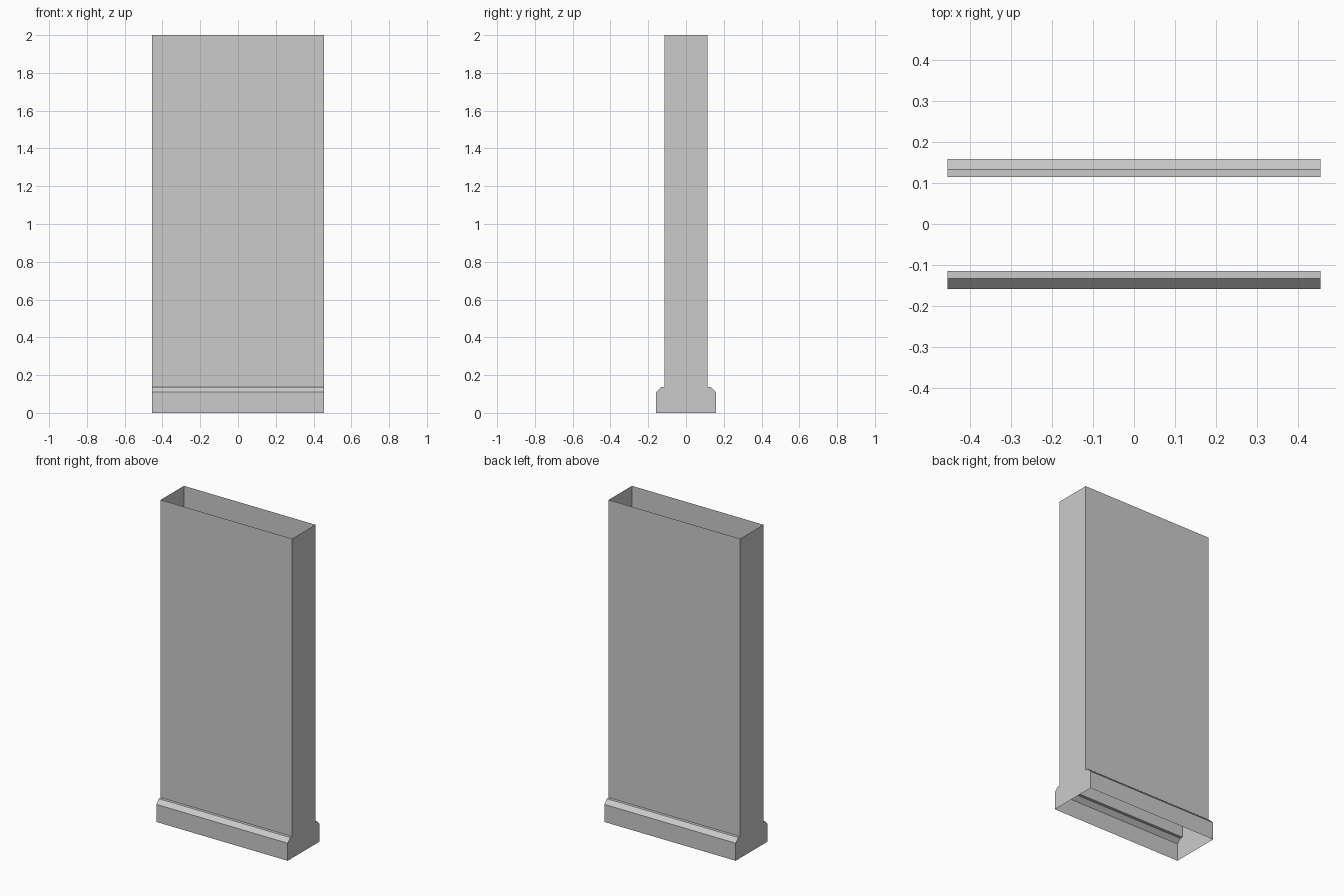
import bpy, bmesh

if "Cube" in bpy.data.objects:
    bpy.data.objects.remove(bpy.data.objects["Cube"])

HALF_LENGTH = 0.455

# right half of the wall section (y, z): skirting foot, chamfer, ledge, wall
half = [(0.158, 0.0), (0.158, 0.11), (0.133, 0.136), (0.115, 0.136), (0.115, 2.0)]
profile = half + [(-y, z) for y, z in reversed(half)]

# wall section with skirting on both sides, extruded along x
bm = bmesh.new()
face = bm.faces.new([bm.verts.new((-HALF_LENGTH, y, z)) for y, z in profile])
ext = bmesh.ops.extrude_face_region(bm, geom=[face], use_keep_orig=True)
moved = [g for g in ext["geom"] if isinstance(g, bmesh.types.BMVert)]
bmesh.ops.translate(bm, verts=moved, vec=(2 * HALF_LENGTH, 0, 0))
bmesh.ops.recalc_face_normals(bm, faces=bm.faces)

# the shell is open at the top and the bottom
caps = [f for f in bm.faces
        if all(v.co.z < 0.001 for v in f.verts) or all(v.co.z > 1.999 for v in f.verts)]
bmesh.ops.delete(bm, geom=caps, context='FACES')

mesh = bpy.data.meshes.new("wall_with_skirting")
bm.to_mesh(mesh)
bm.free()
bpy.context.collection.objects.link(bpy.data.objects.new("wall_with_skirting", mesh))
